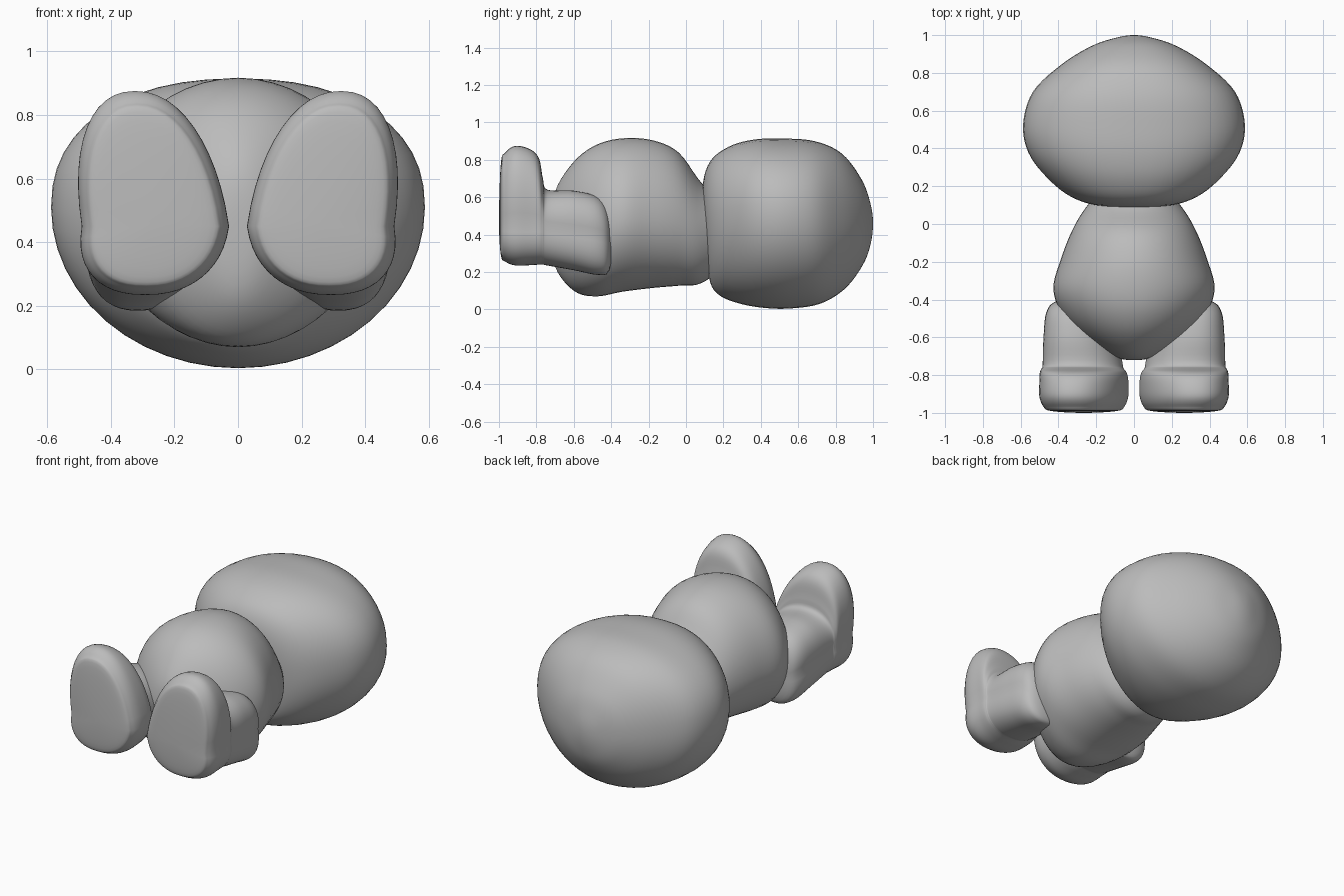
import bpy
import bmesh
import math

default_cube = bpy.data.objects.get("Cube")
if default_cube:
    bpy.data.objects.remove(default_cube)

SEGMENTS = 48
STEPS = 5

grey = bpy.data.materials.new("plain grey")
grey.use_nodes = True
grey_value = (0.5, 0.5, 0.5, 1)
grey.diffuse_color = grey_value
grey.node_tree.nodes["Principled BSDF"].inputs["Base Color"].default_value = grey_value


def spline(before, start, end, after, t):
    """Catmull-Rom blend of four values."""
    return 0.5 * (2 * start + (end - before) * t
                  + (2 * before - 5 * start + 4 * end - after) * t ** 2
                  + (3 * start - before - 3 * end + after) * t ** 3)


def mirrored_radii(station):
    """Reflect a station through the pole so that the ends close roundly."""
    return station[:3] + tuple(-radius for radius in station[3:])


def smooth_stations(stations):
    padded = [mirrored_radii(stations[1])] + stations + [mirrored_radii(stations[-2])]
    result = []
    for i in range(1, len(padded) - 2):
        for step in range(STEPS):
            window = zip(*padded[i - 1:i + 3])
            result.append([spline(*values, step / STEPS) for values in window])
    result.append(list(stations[-1]))
    return result


def signed_power(value, exponent):
    return math.copysign(abs(value) ** exponent, value)


def loft(name, stations, top_power=2, bottom_power=2, lean=0, tilt=0, mirror=False):
    """Skin rounded rings along y. Station: y, centre x, centre z, half width, up, down."""
    bm = bmesh.new()
    rings = []
    path = smooth_stations(stations)
    for index, (y, centre_x, centre_z, width, up, down) in enumerate(path):
        fade = 1 - index / (len(path) - 1)
        ring = []
        for k in range(SEGMENTS):
            angle = math.tau * k / SEGMENTS
            rising = math.sin(angle) >= 0
            power = 2 / (top_power if rising else bottom_power)
            x = width * signed_power(math.cos(angle), power)
            z = (up if rising else down) * signed_power(math.sin(angle), power)
            ring.append(bm.verts.new((centre_x + x + lean * abs(z),
                                      y - tilt * fade * z, centre_z + z)))
        rings.append(ring)
    for first, second in zip(rings, rings[1:]):
        for k in range(SEGMENTS):
            n = (k + 1) % SEGMENTS
            bm.faces.new((first[k], first[n], second[n], second[k]))
    bmesh.ops.remove_doubles(bm, verts=bm.verts[:], dist=0.0001)
    if mirror:
        bmesh.ops.scale(bm, vec=(-1, 1, 1), verts=bm.verts[:])
    bmesh.ops.recalc_face_normals(bm, faces=bm.faces[:])
    for face in bm.faces:
        face.smooth = True
    mesh = bpy.data.meshes.new(name)
    bm.to_mesh(mesh)
    bm.free()
    mesh.materials.append(grey)
    part = bpy.data.objects.new(name, mesh)
    bpy.context.collection.objects.link(part)
    return part


# Large rounded head, flattened where it meets the neck
loft("head", [
    (.1, 0, .42, 0, 0, 0),
    (.105, 0, .42, .2, .23, .25),
    (.15, 0, .45, .34, .34, .37),
    (.25, 0, .48, .465, .39, .445),
    (.38, 0, .5, .56, .408, .49),
    (.53, 0, .51, .587, .404, .505),
    (.7, 0, .5, .535, .4, .47),
    (.84, 0, .48, .39, .355, .37),
    (.94, 0, .47, .23, .23, .235),
    (.985, 0, .46, .1, .115, .115),
    (1, 0, .46, 0, 0, 0),
], top_power=2.25, tilt=.08)

# Pear-shaped body, tucked into the head
loft("body", [
    (-.72, 0, .43, 0, 0, 0),
    (-.7, 0, .43, .11, .2, .2),
    (-.6, 0, .44, .27, .35, .34),
    (-.48, 0, .46, .38, .42, .39),
    (-.34, 0, .48, .427, .435, .385),
    (-.18, 0, .48, .385, .425, .365),
    (-.04, 0, .46, .33, .38, .333),
    (.08, 0, .42, .26, .26, .28),
    (.2, 0, .42, .15, .15, .18),
    (.25, 0, .42, 0, 0, 0),
])

# Upturned feet flowing into short legs
leg_stations = [
    (-1, .265, .46, 0, 0, 0),
    (-.99, .26, .45, .17, .33, .16),
    (-.965, .26, .45, .21, .39, .195),
    (-.91, .26, .45, .23, .425, .215),
    (-.83, .26, .45, .23, .405, .213),
    (-.785, .265, .45, .225, .355, .21),
    (-.765, .27, .45, .215, .25, .21),
    (-.74, .27, .44, .21, .2, .205),
    (-.6, .28, .42, .195, .215, .21),
    (-.47, .285, .4, .175, .2, .215),
    (-.41, .28, .38, .13, .14, .17),
    (-.39, .28, .38, 0, 0, 0),
]
for side, flipped in (("left", False), ("right", True)):
    loft(side + "_leg_and_foot", leg_stations, 2.2, 2.3, lean=.15, mirror=flipped)
